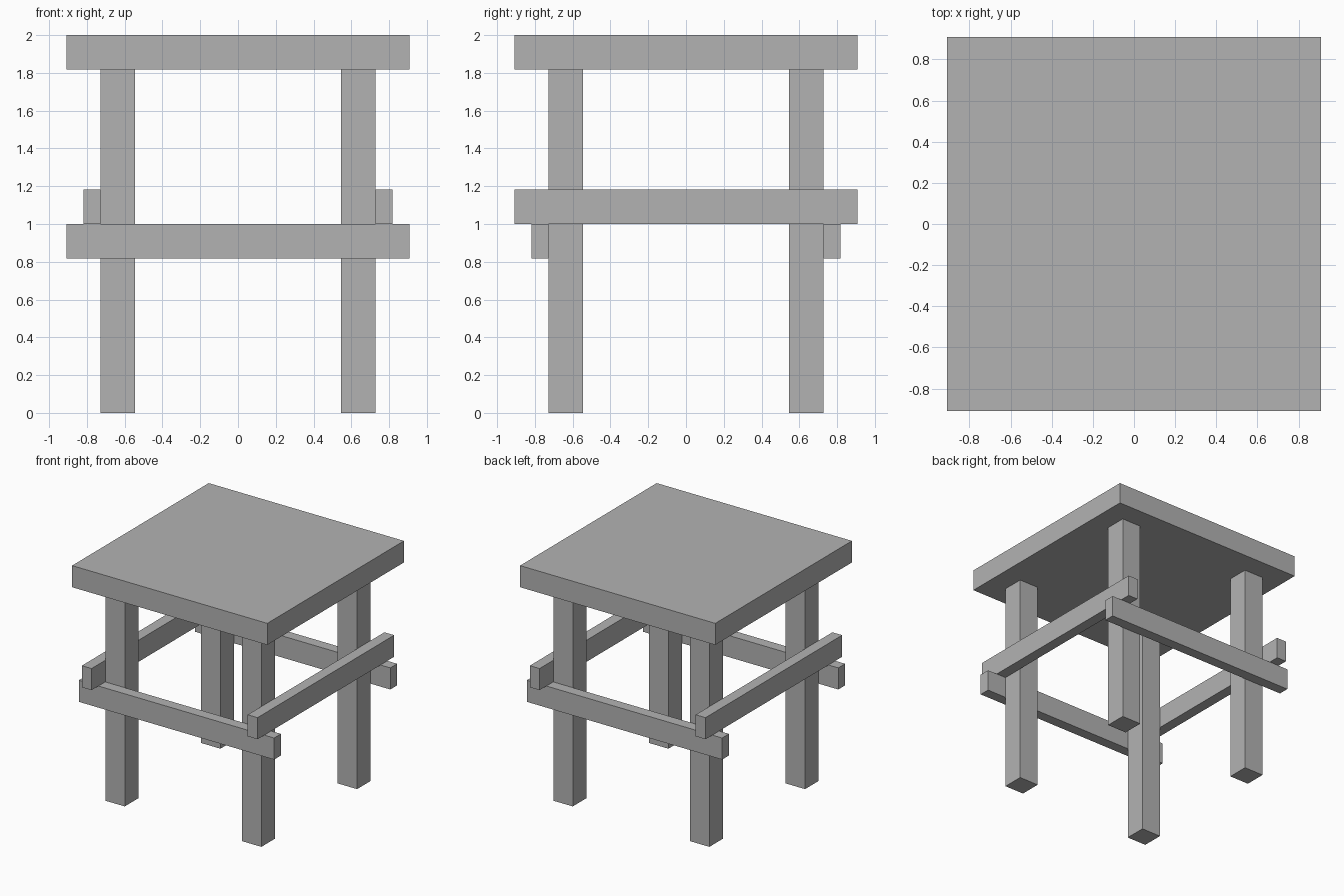
import bpy

default = bpy.data.objects.get("Cube")
if default:
    bpy.data.objects.remove(default, do_unlink=True)

U = 1 / 11  # half the thickness of a leg

grey = bpy.data.materials.new("plain_grey")
grey.use_nodes = True
colour = (0.45, 0.45, 0.45, 1)
grey.diffuse_color = colour
grey.node_tree.nodes["Principled BSDF"].inputs["Base Color"].default_value = colour


def box(name, centre, size):
    """Box placed and sized in units of U."""
    bpy.ops.mesh.primitive_cube_add(size=1, location=[c * U for c in centre])
    obj = bpy.context.object
    obj.name = name
    obj.scale = [s * U for s in size]
    bpy.ops.object.transform_apply(location=False, rotation=False, scale=True)
    obj.data.materials.append(grey)
    return obj


# Square slab on top
box("table_top", (0, 0, 21), (20, 20, 2))

# Four square legs
for y, end in ((-1, "front"), (1, "back")):
    for x, side in ((-1, "right"), (1, "left")):
        box(f"{end}_{side}_leg", (7 * x, 7 * y, 10), (2, 2, 20))

# Rails fixed to the outside of the legs, the side pair one step higher
for s, end, side in ((-1, "front", "right"), (1, "back", "left")):
    box(f"{end}_rail", (0, 8.5 * s, 10), (20, 1, 2))
    box(f"{side}_rail", (8.5 * s, 0, 12), (1, 20, 2))
